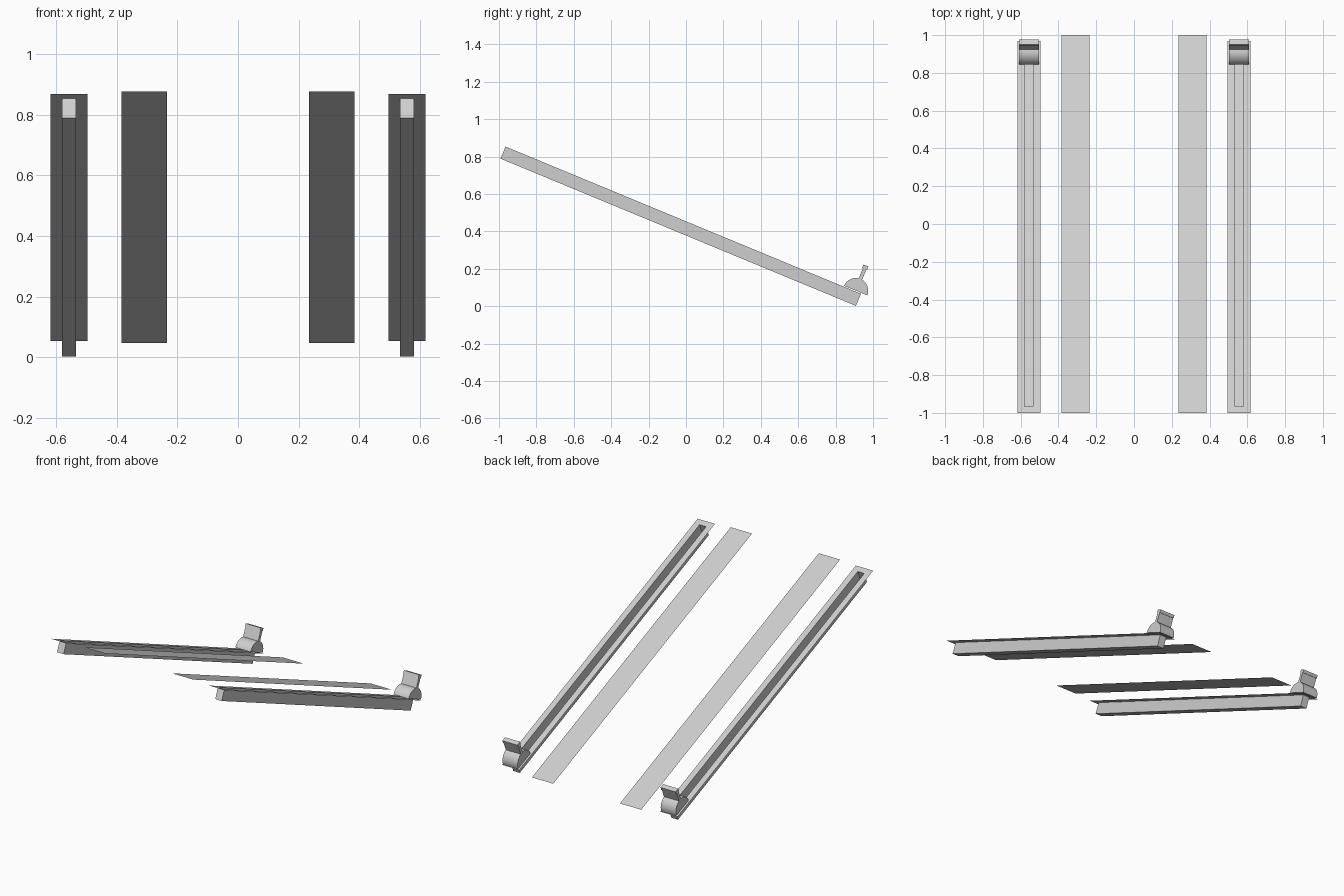
import bpy, bmesh, math
from mathutils import Matrix

if "Cube" in bpy.data.objects:
    bpy.data.objects.remove(bpy.data.objects["Cube"], do_unlink=True)

# One grey finish for every part
grey = bpy.data.materials.new("light_grey")
grey.use_nodes = True
colour = (0.62, 0.62, 0.62, 1)
grey.diffuse_color = colour
grey.node_tree.nodes["Principled BSDF"].inputs["Base Color"].default_value = colour

TILT = math.radians(-22.5)
RAIL_X = 0.557
PLATE_X = 0.31


def add_part(name, bm, x, z):
    """Place a mesh built along +y on the tilted plane starting at y = -1."""
    bm.transform(Matrix.Translation((x, -1, z)) @ Matrix.Rotation(TILT, 4, "X"))
    mesh = bpy.data.meshes.new(name)
    bm.to_mesh(mesh)
    bm.free()
    mesh.materials.append(grey)
    obj = bpy.data.objects.new(name, mesh)
    bpy.context.collection.objects.link(obj)
    return obj


def rectangle(bm, half, y0, y1, z=0):
    return [bm.verts.new(p) for p in
            ((-half, y0, z), (half, y0, z), (half, y1, z), (-half, y1, z))]


def make_rail():
    """Flat flange with a slot that drops into an open trough."""
    bm = bmesh.new()
    loops = [rectangle(bm, 0.061, 0, 2.13),
             rectangle(bm, 0.023, 0.038, 2.095),
             rectangle(bm, 0.023, 0.038, 2.095, -0.07)]
    for a, b in zip(loops, loops[1:]):
        for i in range(4):
            j = (i + 1) % 4
            bm.faces.new((a[i], a[j], b[j], b[i]))
    bm.faces.new(loops[-1])
    return bm


def make_plate():
    bm = bmesh.new()
    bm.faces.new(rectangle(bm, 0.075, 0, 2 / math.cos(TILT)))
    return bm


def make_stop():
    """Half-round base, narrow neck and wider cap, as one extruded profile."""
    r, neck, cap, half = 0.067, 0.01, 0.0145, 0.053
    start = math.asin(neck / r)
    arc = [math.pi / 2 * i / 12 for i in range(12)] + [math.pi / 2 - start]
    arc = [a for a in arc if a <= math.pi / 2 - start]
    side = [(r * math.cos(a), r * math.sin(a)) for a in arc]
    side += [(neck, 0.126), (cap, 0.126), (cap, 0.145)]
    outline = side + [(-y, z) for y, z in reversed(side)]
    bm = bmesh.new()
    face = bm.faces.new([bm.verts.new((-half, y + 2.062, z + 0.005))
                         for y, z in outline])
    new = bmesh.ops.extrude_face_region(bm, geom=[face])["geom"]
    bmesh.ops.translate(bm, vec=(2 * half, 0, 0),
                        verts=[v for v in new if isinstance(v, bmesh.types.BMVert)])
    bmesh.ops.recalc_face_normals(bm, faces=bm.faces)
    return bm


# Matching rail, end stop and strip on each side
for side, s in (("left", 1), ("right", -1)):
    add_part(side + "_rail", make_rail(), s * RAIL_X, 0.868)
    add_part(side + "_strip", make_plate(), s * PLATE_X, 0.876)
    stop = add_part(side + "_end_stop", make_stop(), s * RAIL_X, 0.868)
    bpy.ops.object.select_all(action="DESELECT")
    stop.select_set(True)
    bpy.context.view_layer.objects.active = stop
    bpy.ops.object.shade_smooth_by_angle(angle=math.radians(30))
